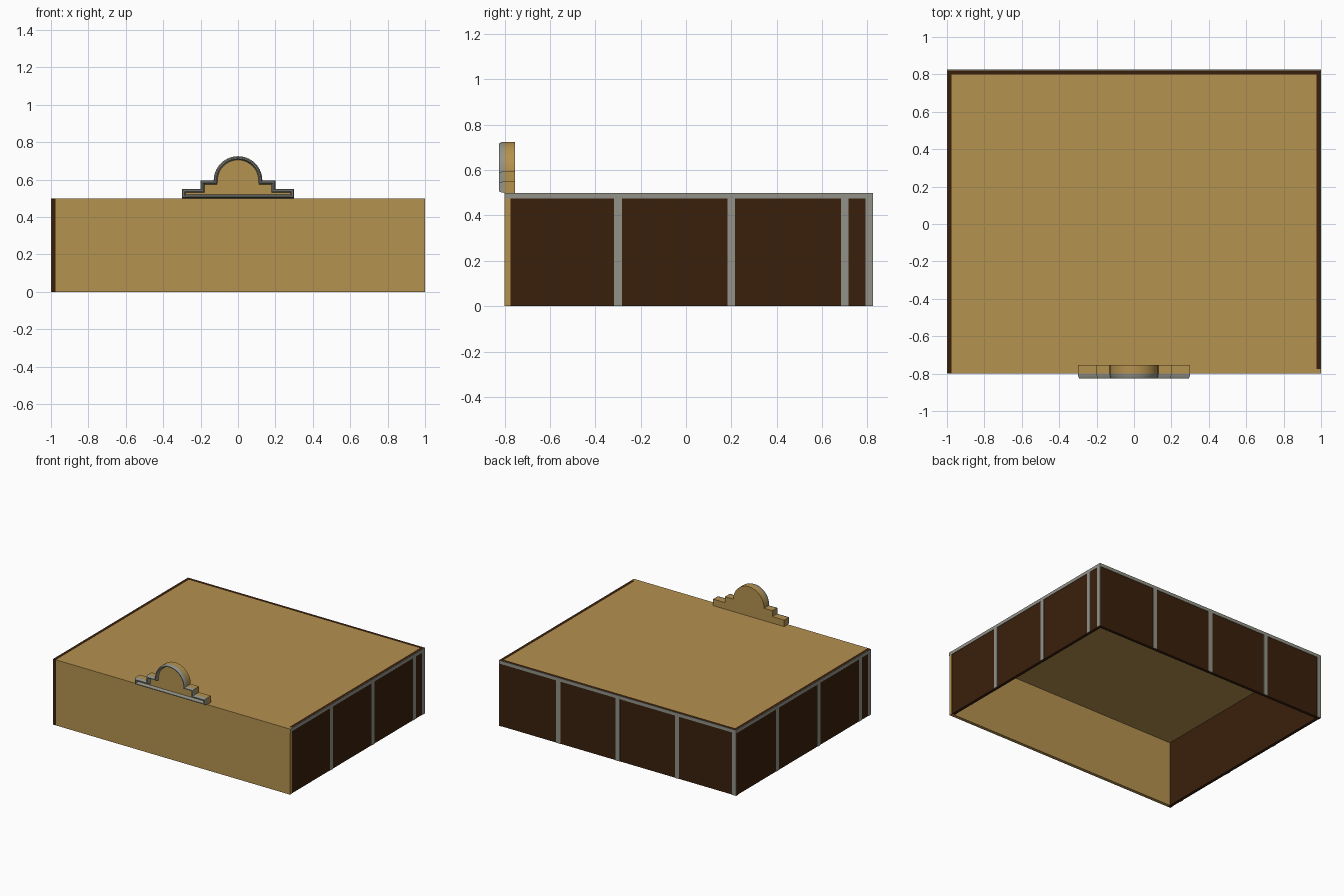
import bpy, bmesh, math
from mathutils import Vector

if "Cube" in bpy.data.objects:
    bpy.data.objects.remove(bpy.data.objects["Cube"])


def material(name, rgb):
    m = bpy.data.materials.new(name)
    m.diffuse_color = (*rgb, 1)
    m.use_nodes = True
    m.node_tree.nodes["Principled BSDF"].inputs["Base Color"].default_value = m.diffuse_color
    return m


TAN = material("tan plaster", (0.462, 0.287, 0.078))
BROWN = material("dark brown panel", (0.042, 0.0144, 0.0037))
GREY = material("grey trim", (0.29, 0.29, 0.25))


def make(name, bm, mat):
    bmesh.ops.recalc_face_normals(bm, faces=bm.faces)
    me = bpy.data.meshes.new(name)
    bm.to_mesh(me)
    bm.free()
    me.materials.append(mat)
    ob = bpy.data.objects.new(name, me)
    bpy.context.collection.objects.link(ob)
    return ob


def box(name, x, y, z, mat):
    bm = bmesh.new()
    bmesh.ops.create_cube(bm, size=1)
    for v in bm.verts:
        v.co = [r[0] + (c + 0.5) * (r[1] - r[0]) for c, r in zip(v.co, (x, y, z))]
    return make(name, bm, mat)


H, T, P = 0.5, 0.025, 0.003      # wall height, wall thickness, trim plate thickness
F, B = -0.8, 0.825               # front and back planes
W = 0.017                        # half width of a post
BAND = 0.475                     # underside of the top trim band

# walls
box("front_wall", (-1 + T, 1), (F, F + T), (0, H), TAN)
box("right_wall", (1 - T, 1 - P), (F + T, B - T), (0, H), BROWN)
box("left_wall", (-1 + P, -1 + T), (F, B - T), (0, H), BROWN)
box("back_wall", (-1 + P, 1 - P), (B - T, B - P), (0, H), BROWN)

# flat roof sheet between the walls
bm = bmesh.new()
bm.faces.new([bm.verts.new(c) for c in ((-1 + T, F + T, H), (1 - T, F + T, H),
                                        (1 - T, B - T, H), (-1 + T, B - T, H))])
roof = make("roof", bm, TAN)

# trim bands along the top of the side and back walls
box("right_top_band", (1 - P, 1), (F + T, B), (BAND, H), GREY)
box("right_band_end", (1, 1.001), (F, F + T), (BAND, H), GREY)
box("left_top_band", (-1, -1 + P), (F, B), (BAND, H), GREY)
box("back_top_band", (-1 + P, 1 - P), (B - P, B), (BAND, H), GREY)

# posts: every half unit along each wall, plus one at its far end
for i, c in enumerate((-0.3, 0.2, 0.7, B - W)):
    box(f"right_post_{i}", (1 - P, 1), (c - W, c + W), (0, BAND), GREY)
for i, c in enumerate((0.325, -0.175, -0.675, F + W)):
    box(f"left_post_{i}", (-1, -1 + P), (c - W, c + W), (0, BAND), GREY)
for i, c in enumerate((0.5, 0, -0.5, -1 + W)):
    box(f"back_post_{i}", (c - W, c + W), (B - P, B), (0, BAND), GREY)
# brown fill beside the posts at the wall corners
box("left_back_corner", (-1, -1 + P), (B - T, B), (0, BAND), BROWN)
box("back_right_corner", (1 - T, 1 - P), (B - P, B), (0, BAND), BROWN)

# pediment outline: two steps and a half round, anticlockwise seen from the front
R, CZ, N = 0.13, 0.595, 20
right = [(0.3, H), (0.3, 0.55), (0.2, 0.55), (0.2, CZ)]
arc = [(R * math.cos(math.pi * i / N), CZ + R * math.sin(math.pi * i / N)) for i in range(N + 1)]
outline = [Vector(p) for p in right + arc + [(-x, z) for x, z in reversed(right)]]


def inset(pts, d):
    out = []
    for i, p in enumerate(pts):
        a = (p - pts[i - 1]).normalized()
        b = (pts[(i + 1) % len(pts)] - p).normalized()
        na, nb = Vector((-a.y, a.x)), Vector((-b.y, b.x))
        out.append(p + (na + nb) * (d / (1 + na.dot(nb))))
    return out


def loft(name, section, mat, caps):
    bm = bmesh.new()
    rings = [[bm.verts.new((p.x, y, p.y)) for p in inset(outline, d)] for d, y in section]
    n = len(outline)
    for r, s in zip(rings, rings[1:]):
        for i in range(n):
            j = (i + 1) % n
            bm.faces.new((r[i], r[j], s[j], s[i]))
    if caps:
        bm.faces.new(rings[0])
        bm.faces.new(rings[-1])
    ob = make(name, bm, mat)
    bpy.context.view_layer.objects.active = ob
    ob.select_set(True)
    bpy.ops.object.shade_smooth_by_angle(angle=math.radians(25))
    ob.select_set(False)


# pediment body and its raised moulding
loft("pediment", [(0, -0.755), (0, -0.8)], TAN, True)
loft("pediment_moulding",
     [(0, -0.8), (0.001, -0.812), (0.007, -0.825), (0.013, -0.825), (0.016, -0.815), (0.02, -0.8)],
     GREY, False)
